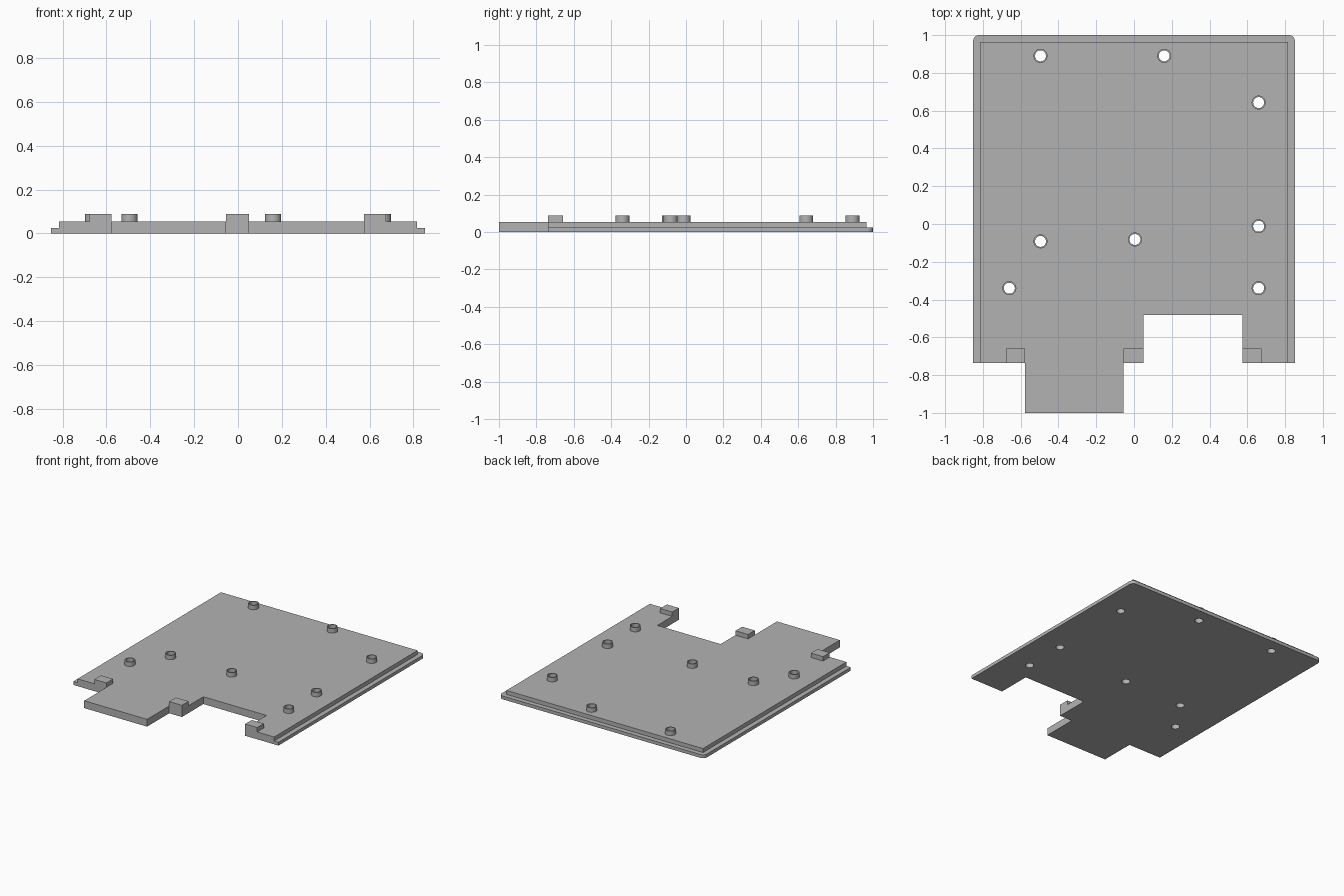
import bpy
import bmesh
import math

if "Cube" in bpy.data.objects:
    bpy.data.objects.remove(bpy.data.objects["Cube"], do_unlink=True)

grey = bpy.data.materials.new("light_grey")
grey.use_nodes = True
colour = (0.45, 0.45, 0.45, 1)
grey.diffuse_color = colour
grey.node_tree.nodes["Principled BSDF"].inputs["Base Color"].default_value = colour

FLANGE_TOP, PLATE_TOP, BLOCK_TOP = 0.025, 0.055, 0.088
FRONT, BACK, HALF, STEP = -0.737, 1.0, 0.852, 0.036
BOSS_R, HOLE_R = 0.037, 0.029
BOSSES = [(-0.495, 0.89), (0.16, 0.89), (0.66, 0.643), (0.66, -0.012),
          (0.66, -0.34), (0.005, -0.082), (-0.495, -0.092), (-0.66, -0.34)]


def make_object(name, bm):
    bmesh.ops.recalc_face_normals(bm, faces=bm.faces)
    mesh = bpy.data.meshes.new(name)
    bm.to_mesh(mesh)
    bm.free()
    mesh.materials.append(grey)
    obj = bpy.data.objects.new(name, mesh)
    bpy.context.collection.objects.link(obj)
    return obj


def prism(name, outline, z0, z1):
    bm = bmesh.new()
    face = bm.faces.new([bm.verts.new((x, y, z0)) for x, y in outline])
    top = bmesh.ops.extrude_face_region(bm, geom=[face])["geom"]
    verts = [v for v in top if isinstance(v, bmesh.types.BMVert)]
    bmesh.ops.translate(bm, verts=verts, vec=(0, 0, z1 - z0))
    return make_object(name, bm)


def circle(x, y, r, n=32, start=0.0, sweep=math.tau):
    return [(x + r * math.cos(start + sweep * i / n),
             y + r * math.sin(start + sweep * i / n)) for i in range(n)]


def boolean(target, tool, operation):
    mod = target.modifiers.new(operation, "BOOLEAN")
    mod.operation, mod.solver, mod.object = operation, "EXACT", tool
    with bpy.context.temp_override(object=target, active_object=target):
        bpy.ops.object.modifier_apply(modifier=mod.name)
    bpy.data.objects.remove(tool, do_unlink=True)


def smooth(obj):
    bpy.ops.object.select_all(action="DESELECT")
    obj.select_set(True)
    bpy.context.view_layer.objects.active = obj
    bpy.ops.object.shade_smooth_by_angle(angle=math.radians(30))


# Front edge shared by both plate layers: tongue and notch
front_edge = [(-0.577, FRONT), (-0.577, -1), (-0.055, -1), (-0.055, FRONT),
              (0.05, FRONT), (0.05, -0.482), (0.575, -0.482), (0.575, FRONT)]

# Lower layer with rounded back corners
r = 0.032
quarter = math.pi / 2
corners = (circle(HALF - r, BACK - r, r, 8, 0, quarter) + [(HALF - r, BACK)]
           + circle(r - HALF, BACK - r, r, 8, quarter, quarter) + [(-HALF, BACK - r)])
plate = prism("plate", [(-HALF, FRONT)] + front_edge + [(HALF, FRONT)] + corners,
              0, FLANGE_TOP)

# Raised layer, stepped in at the sides and back
side = HALF - STEP
raised = prism("raised_layer", [(-side, FRONT)] + front_edge
               + [(side, FRONT), (side, BACK - STEP), (-side, BACK - STEP)],
               0, PLATE_TOP)
boolean(plate, raised, "UNION")

# Stop blocks along the front
for name, x0, x1 in (("right_block", -0.677, -0.577), ("middle_block", -0.055, 0.05),
                     ("left_block", 0.575, 0.675)):
    outline = [(x0, FRONT), (x1, FRONT), (x1, -0.658), (x0, -0.658)]
    boolean(plate, prism(name, outline, 0, BLOCK_TOP), "UNION")

# Hollow screw bosses, with holes through the plate
for i, (x, y) in enumerate(BOSSES):
    boolean(plate, prism("boss", circle(x, y, BOSS_R), 0.01, BLOCK_TOP), "UNION")
    cutter = prism("hole_cutter", circle(x, y, HOLE_R), -0.1, 0.2)
    cutter.hide_render = True
    boolean(plate, cutter, "DIFFERENCE")

smooth(plate)
